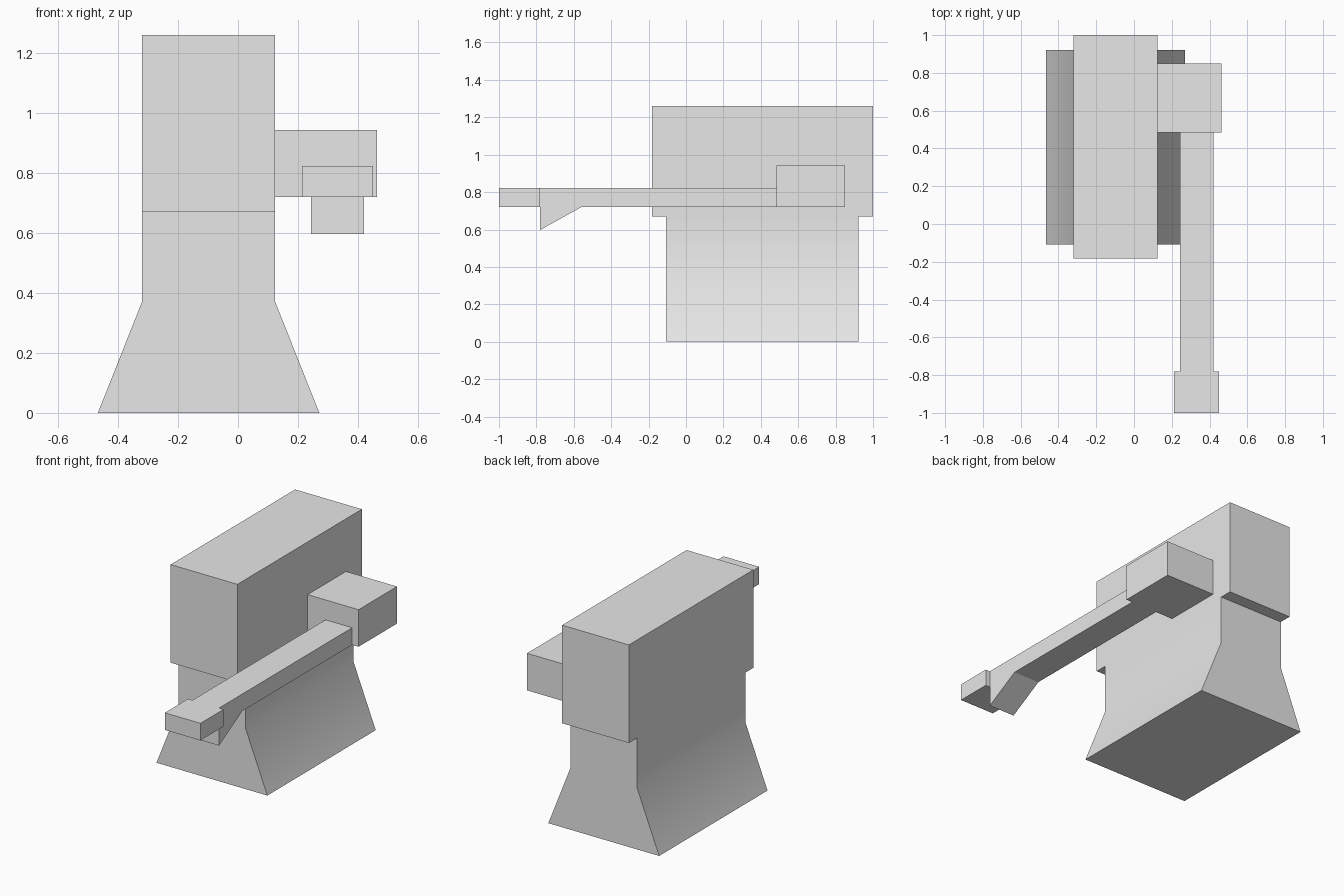
import bpy
import bmesh
import math
from mathutils import Vector

default = bpy.data.objects.get("Cube")
if default:
    bpy.data.objects.remove(default, do_unlink=True)

# Single flat colour
grey = bpy.data.materials.new("light_grey")
grey.use_nodes = True
colour = (0.8, 0.8, 0.8, 1.0)
grey.diffuse_color = colour
grey.node_tree.nodes["Principled BSDF"].inputs["Base Color"].default_value = colour


def prism(name, outline, sweep):
    """Close an outline into a face and extrude it along the sweep vector."""
    bm = bmesh.new()
    face = bm.faces.new([bm.verts.new(p) for p in outline])
    result = bmesh.ops.extrude_face_region(bm, geom=[face], use_keep_orig=True)
    moved = [g for g in result["geom"] if isinstance(g, bmesh.types.BMVert)]
    bmesh.ops.translate(bm, verts=moved, vec=Vector(sweep))
    bmesh.ops.recalc_face_normals(bm, faces=bm.faces[:])
    mesh = bpy.data.meshes.new(name)
    bm.to_mesh(mesh)
    bm.free()
    mesh.materials.append(grey)
    obj = bpy.data.objects.new(name, mesh)
    bpy.context.collection.objects.link(obj)
    return obj


def box(name, x, y, z):
    """Box from low and high limits on each axis."""
    outline = [(x[0], y[0], z[0]), (x[1], y[0], z[0]),
               (x[1], y[0], z[1]), (x[0], y[0], z[1])]
    return prism(name, outline, (0, y[1] - y[0], 0))


# Pillar with a flared foot, symmetric about the body centre line
body_x, half, foot_half = -0.098, 0.222, 0.369
back, front = 0.922, -0.108
right_side = [(foot_half, 0.0), (half, 0.37), (half, 0.67)]
profile = right_side + [(-x, z) for x, z in reversed(right_side)]
pillar = prism("flared_pillar", [(body_x + x, front, z) for x, z in profile],
               (0, back - front, 0))

# Large upper housing
body = (body_x - half, body_x + half)
box("upper_housing", body, (-0.183, 1.0), (0.67, 1.26))

# Side mount carrying the arm
box("side_mount", (body[1], 0.463), (0.485, 0.85), (0.72, 0.943))

# Long arm with the triangular stop under its front end
arm_x, arm_width = 0.243, 0.177
arm = [(0.485, 0.823), (-0.78, 0.823), (-0.78, 0.597), (-0.56, 0.72), (0.485, 0.72)]
prism("arm_with_stop", [(arm_x, y, z) for y, z in arm], (arm_width, 0, 0))

# Wider pad at the tip of the arm
box("arm_tip", (0.213, 0.45), (-1.0, -0.78), (0.72, 0.823))

# Soft crease on the pillar flare, sharp everywhere else
bpy.ops.object.select_all(action="DESELECT")
pillar.select_set(True)
bpy.context.view_layer.objects.active = pillar
bpy.ops.object.shade_smooth_by_angle(angle=math.radians(30))
